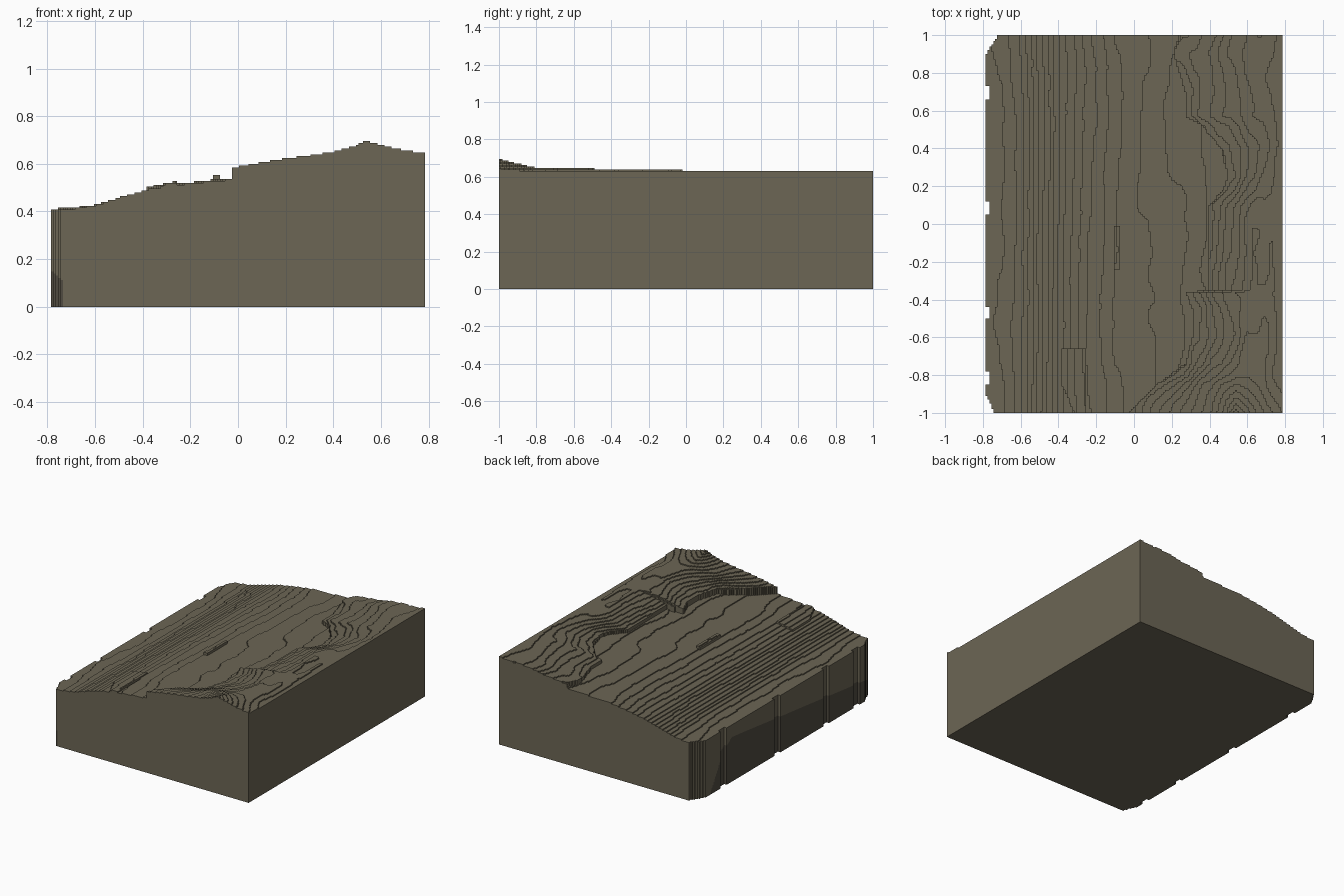
import bpy
from mathutils import Vector, noise

if "Cube" in bpy.data.objects:
    bpy.data.objects.remove(bpy.data.objects["Cube"])

HX, HY, CELL, STEP = 0.785, 1.0, 0.01, 0.008
NX, NY = 157, 200


def lerp_curve(points, t):
    """Piecewise linear profile through (position, value) points."""
    if t <= points[0][0]:
        return points[0][1]
    for (a, va), (b, vb) in zip(points, points[1:]):
        if t <= b:
            return va + (vb - va) * (t - a) / (b - a)
    return points[-1][1]


def clamp(v):
    return max(0.0, min(1.0, v))


def wobble(x, y, s):
    return noise.noise(Vector((x * s, y * s * 0.6, 3.7)))


# plan line of the small cliff: x as a function of y
CLIFF = [(-1, -.03), (-.85, .12), (-.74, .27), (-.6, .31), (-.45, .31), (-.36, .27),
         (-.35, .40), (.1, .40), (.18, .47), (.25, .5), (.4, .46), (.52, .36),
         (.57, .27), (.7, .27), (.9, .21), (1, .25)]
# height profiles: lower slope, front ridge, and upper ground from cliff to right edge
LOW = [(-.785, .407), (-.7, .413), (-.6, .427), (-.38, .49), (-.25, .514), (-.1, .532), (.5, .562)]
FRONT = [(-.03, .582), (.1, .607), (.2, .622), (.4, .65), (.48, .672), (.54, .698),
         (.62, .675), (.7, .658), (.785, .644)]
UPPER_MID = [(0, .588), (.3, .62), (.6, .645), (.85, .64), (1, .629)]
UPPER_BACK = [(0, .576), (.5, .61), (1, .631)]
# left outline and edge of the dark patch on the left side, both along y
LEFT = [(-1, -.74), (-.9, -.783), (.9, -.783), (1, -.72)]
DARK_TOP = [(-1, .11), (-.9, .15), (.6, .32), (.7, .25), (.85, 0), (1, 0)]


def height(x, y):
    cx = lerp_curve(CLIFF, y)
    if x < cx:
        h = lerp_curve(LOW, x) + 0.006 * wobble(x, y, 3) + 0.002 * wobble(x, y, 11)
        if y < -.66 and -.385 + .07 * clamp((-.85 - y) / .15) < x < -.25:
            h += .012
    else:
        t = (x - cx) / (HX - cx)
        back = clamp((y + .1) / .6)
        h = lerp_curve(UPPER_MID, t) * (1 - back) + lerp_curve(UPPER_BACK, t) * back
        h += (0.012 * wobble(x, y, 5) + 0.004 * wobble(x, y, 14)) * clamp(4 * (1 - t))
        f = clamp(1 - (y + 1) / .2)
        h = h * (1 - f) + lerp_curve(FRONT, x) * f
    h = round(h / STEP) * STEP
    if -.1 < x < -.08 and -.24 < y < -.01:      # narrow raised bar
        h += .018
    return h


def left_edge(y):
    notch = sum(.014 for c in (.7, .08, -.47, -.82) if abs(y - c) < .035)
    return lerp_curve(LEFT, y) + notch


# terrace heights for every cell; 0 means outside the outline
H = {}
for i in range(NX):
    for j in range(NY):
        x, y = -HX + (i + .5) * CELL, -HY + (j + .5) * CELL
        H[i, j] = height(x, y) if x > left_edge(y) else 0.0

verts, faces, mats, cache = [], [], [], {}


def vert(i, j, z):
    key = (i, j, round(z, 4))
    if key not in cache:
        cache[key] = len(verts)
        verts.append((-HX + i * CELL, -HY + j * CELL, z))
    return cache[key]


def wall(a, b, z0, z1, mat):
    faces.append((vert(*a, z0), vert(*b, z0), vert(*b, z1), vert(*a, z1)))
    mats.append(mat)


SIDES = [(0, -1), (1, 0), (0, 1), (-1, 0)]
for (i, j), h in H.items():
    if h == 0:
        continue
    c = [(i, j), (i + 1, j), (i + 1, j + 1), (i, j + 1)]
    # terrace top
    faces.append(tuple(vert(*p, h) for p in c))
    mats.append(0)
    # risers and outer sides
    for k, (dx, dy) in enumerate(SIDES):
        hn = H.get((i + dx, j + dy), 0.0)
        if hn >= h - 1e-5:
            continue
        a, b = c[k], c[(k + 1) % 4]
        split = lerp_curve(DARK_TOP, -HY + (j + .5) * CELL)
        if hn == 0 and -HX + i * CELL < -.715 and (dx < 0 or i * CELL < .05) and split > .005:
            wall(a, b, 0, split, 1)
            wall(a, b, split, h, 0)
        else:
            wall(a, b, hn, h, 0)

# underside, one strip per row
for j in range(NY):
    i0 = min(i for i in range(NX) if H[i, j] > 0)
    faces.append((vert(i0, j, 0), vert(i0, j + 1, 0), vert(NX, j + 1, 0), vert(NX, j, 0)))
    mats.append(0)

mesh = bpy.data.meshes.new("terrain_block")
mesh.from_pydata(verts, [], faces)
for name, col in (("earth_brown", (.150, .132, .090, 1)), ("dark_earth", (.080, .070, .052, 1))):
    m = bpy.data.materials.new(name)
    m.diffuse_color = col
    m.use_nodes = True
    m.node_tree.nodes["Principled BSDF"].inputs["Base Color"].default_value = m.diffuse_color
    mesh.materials.append(m)
mesh.polygons.foreach_set("material_index", mats)
mesh.update()
obj = bpy.data.objects.new("terrain_block", mesh)
bpy.context.collection.objects.link(obj)
